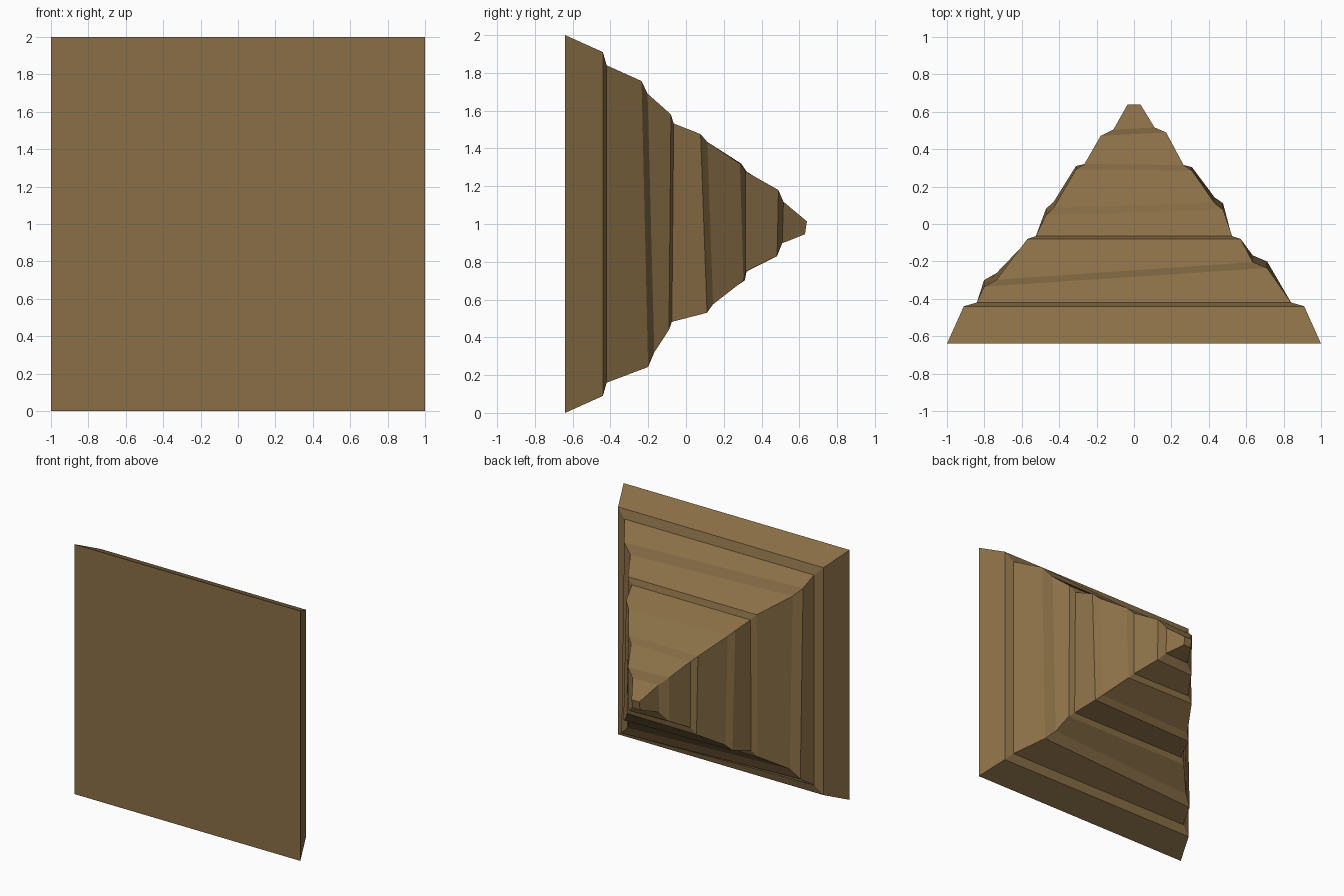
import bpy, bmesh

# Single earthy brown
mat = bpy.data.materials.new("earth brown")
mat.diffuse_color = (0.254, 0.159, 0.063, 1)

# Square rings from base to tip:
# centre x, y, centre z, half size, y slope along x, y slope along z
rings = [
    (0.0, -0.64, 1.0, 1.0, 0, 0),
    (0.0, -0.44, 1.0, 0.91, 0, 0),
    (0.0, -0.42, 1.0, 0.84, 0, 0),
    (-0.045, -0.268, 1.0, 0.757, 0.066, -0.023),
    (-0.05, -0.233, 1.005, 0.685, 0.069, -0.026),
    (0.0, -0.085, 1.01, 0.57, 0, 0.009),
    (0.0, -0.07, 1.007, 0.525, 0, 0.009),
    (0.003, 0.08, 1.003, 0.473, 0.03, -0.036),
    (0.0, 0.115, 1.005, 0.43, 0.03, -0.036),
    (0.0, 0.298, 1.01, 0.31, -0.01, -0.03),
    (0.0, 0.318, 1.013, 0.265, -0.01, 0.0),
    (-0.003, 0.477, 1.005, 0.175, 0.05, 0.02),
    (0.0, 0.507, 1.008, 0.11, 0.05, 0.03),
    (0.0, 0.635, 0.98, 0.034, 0, 0.15),
]

# Loft the tapering stepped spike, which lies on its side
bm = bmesh.new()
loops = []
for cx, y, cz, h, sx, sz in rings:
    loops.append([bm.verts.new((cx + i * h, y + sx * i * h + sz * j * h, cz + j * h))
                  for i, j in ((-1, -1), (1, -1), (1, 1), (-1, 1))])
for a, b in zip(loops, loops[1:]):
    for k in range(4):
        n = (k + 1) % 4
        bm.faces.new((a[k], a[n], b[n], b[k]))
bm.faces.new(loops[0])
bm.faces.new(loops[-1])
bmesh.ops.recalc_face_normals(bm, faces=bm.faces)

mesh = bpy.data.meshes.new("stepped_spike")
bm.to_mesh(mesh)
bm.free()
mesh.materials.append(mat)
obj = bpy.data.objects.new("stepped_spike", mesh)
bpy.context.collection.objects.link(obj)
